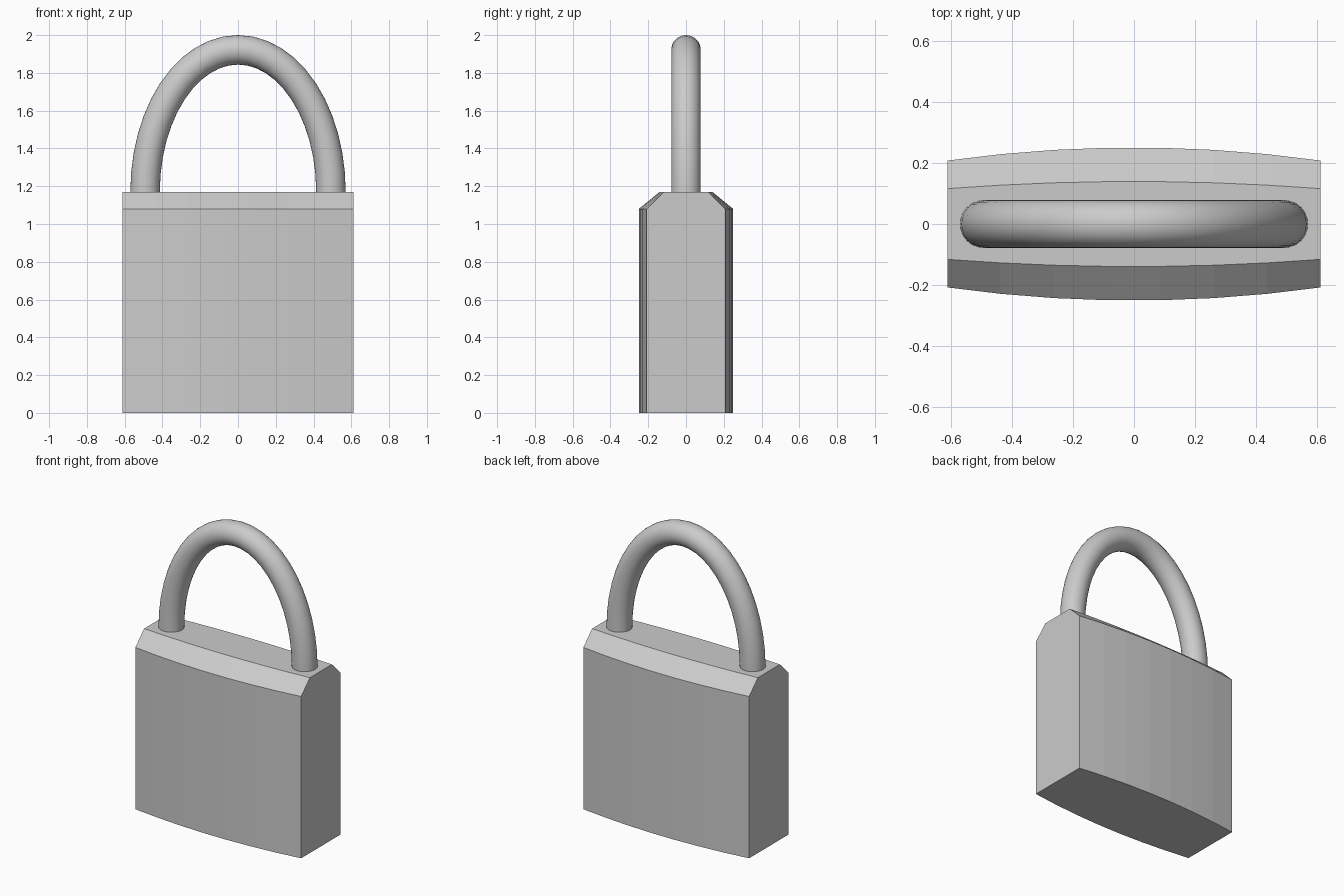
import bpy, bmesh, math

if "Cube" in bpy.data.objects:
    bpy.data.objects.remove(bpy.data.objects["Cube"])

HALF_W, TOP, SHOULDER = 0.612, 1.17, 1.08


def bowed_ring(bm, z, mid, end, n=7):
    """Horizontal outline with gently bowed front and back edges."""
    xs = [-HALF_W + 2 * HALF_W * i / n for i in range(n + 1)]
    inner = HALF_W / n
    drop = lambda x: (x * x - inner ** 2) / (HALF_W ** 2 - inner ** 2)
    depth = [mid - (mid - end) * drop(x) for x in xs]
    pts = [(x, -d) for x, d in zip(xs, depth)]
    pts += [(x, d) for x, d in reversed(list(zip(xs, depth)))]
    return [bm.verts.new((x, y, z)) for x, y in pts]


def finish(bm, name, smooth_angle):
    bmesh.ops.recalc_face_normals(bm, faces=bm.faces)
    mesh = bpy.data.meshes.new(name)
    bm.to_mesh(mesh)
    bm.free()
    obj = bpy.data.objects.new(name, mesh)
    bpy.context.collection.objects.link(obj)
    bpy.ops.object.select_all(action='DESELECT')
    obj.select_set(True)
    bpy.context.view_layer.objects.active = obj
    bpy.ops.object.shade_smooth_by_angle(angle=math.radians(smooth_angle))


def loft(bm, rings):
    """Bridge successive rings and cap both ends."""
    n = len(rings[0])
    for a, b in zip(rings, rings[1:]):
        for i in range(n):
            j = (i + 1) % n
            bm.faces.new((a[i], a[j], b[j], b[i]))
    bm.faces.new(rings[0])
    bm.faces.new(rings[-1])


# Lock body: bowed block with sloped shoulders
bm = bmesh.new()
loft(bm, [bowed_ring(bm, 0, 0.25, 0.208),
          bowed_ring(bm, SHOULDER, 0.25, 0.208),
          bowed_ring(bm, TOP, 0.139, 0.116)])
finish(bm, "lock_body", 1)

# Shackle: round bar swept along a half ellipse, feet sunk into the body
A, B, R, STEPS, SIDES = 0.492, 0.752, 0.078, 24, 32
path = [(A, TOP - 0.03, 1.0, 0.0)]
for i in range(STEPS + 1):
    t = math.pi * i / STEPS
    nx, nz = B * math.cos(t), A * math.sin(t)
    length = math.hypot(nx, nz)
    path.append((A * math.cos(t), TOP + B * math.sin(t), nx / length, nz / length))
path.append((-A, TOP - 0.03, -1.0, 0.0))
bm = bmesh.new()
rings = []
for x, z, nx, nz in path:
    ring = []
    for k in range(SIDES):
        a = 2 * math.pi * k / SIDES
        c = R * math.cos(a)
        ring.append(bm.verts.new((x + nx * c, R * math.sin(a), z + nz * c)))
    rings.append(ring)
loft(bm, rings)
finish(bm, "shackle", 40)
